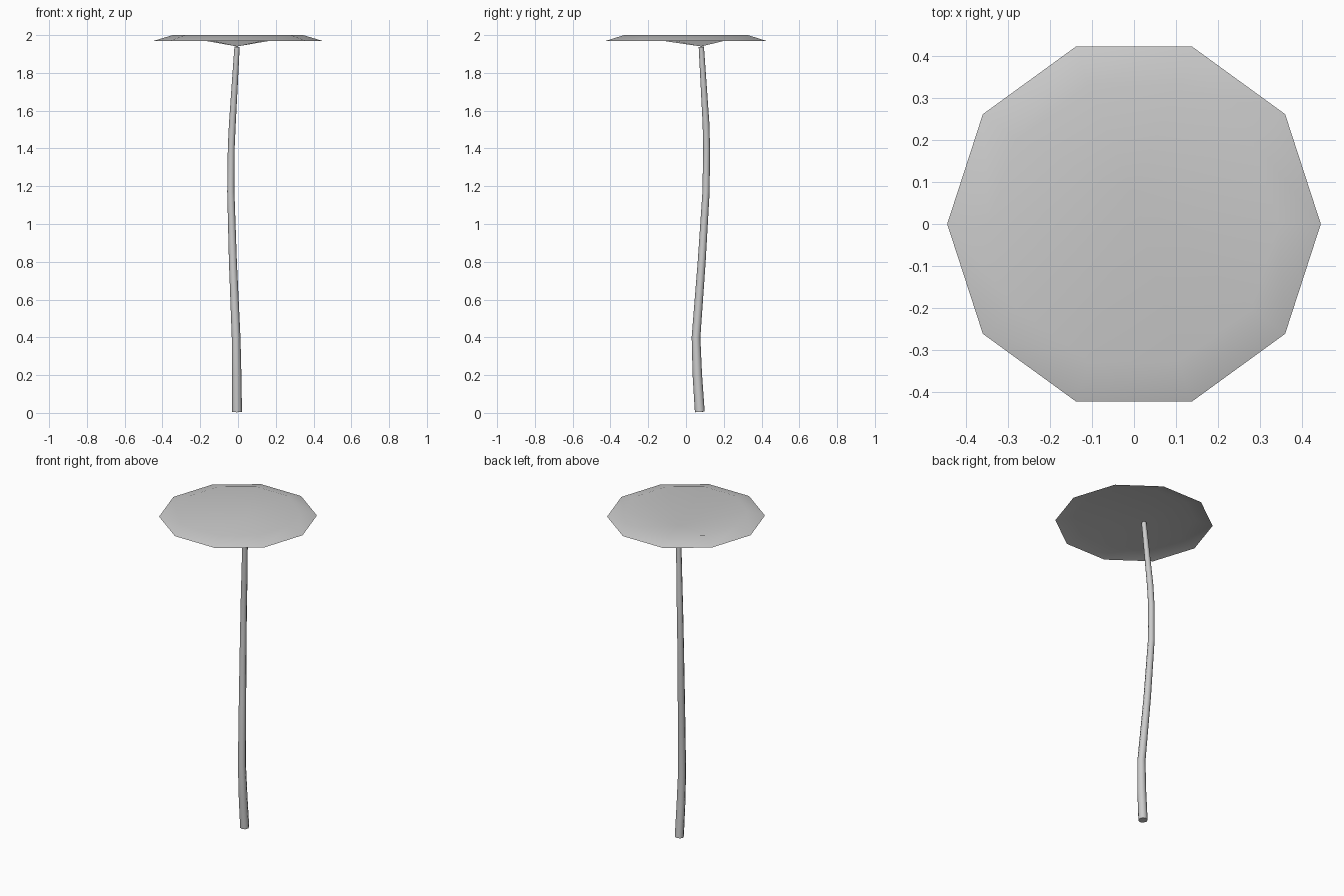
import bpy, bmesh
from math import cos, sin, tau
from mathutils import Vector

cube = bpy.data.objects.get("Cube")
if cube:
    bpy.data.objects.remove(cube, do_unlink=True)

grey = bpy.data.materials.new("pale grey")
grey.use_nodes = True
colour = (0.6, 0.6, 0.6, 1)
grey.diffuse_color = colour
grey.node_tree.nodes["Principled BSDF"].inputs["Base Color"].default_value = colour


def ring(bm, centre, radius, sides, axis=Vector((0, 0, 1))):
    """Add a ring of vertices square to the axis."""
    turn = Vector((0, 0, 1)).rotation_difference(axis)
    return [bm.verts.new(Vector(centre) + turn @ Vector(
        (radius * cos(tau * i / sides), radius * sin(tau * i / sides), 0)))
        for i in range(sides)]


def bridge(bm, low, high):
    n = len(low)
    for i in range(n):
        j = (i + 1) % n
        bm.faces.new((low[i], low[j], high[j], high[i]))


def finish(bm, name):
    mesh = bpy.data.meshes.new(name)
    bm.to_mesh(mesh)
    bm.free()
    mesh.materials.append(grey)
    for face in mesh.polygons:
        face.use_smooth = True
    obj = bpy.data.objects.new(name, mesh)
    bpy.context.collection.objects.link(obj)
    return obj


# Ten-sided pad: drooping rim, centre dished down to the stem
bm = bmesh.new()
rim = ring(bm, (0, 0, 1.97), 0.445, 10)
crest = ring(bm, (0, 0, 2.0), 0.345, 10)
bridge(bm, rim, crest)
dip = bm.verts.new((-0.005, 0.08, 1.94))
for i in range(10):
    bm.faces.new((crest[i], crest[(i + 1) % 10], dip))
finish(bm, "pad")

# Slender bent stem: x, y, z, radius
path = [(-0.005, 0.073, 0.005, 0.026), (-0.007, 0.06, 0.2, 0.025),
        (-0.01, 0.053, 0.4, 0.023), (-0.027, 0.083, 0.8, 0.021),
        (-0.038, 0.106, 1.17, 0.019), (-0.036, 0.109, 1.4, 0.018),
        (-0.03, 0.106, 1.53, 0.018), (-0.005, 0.081, 1.938, 0.014)]
points = [Vector(p[:3]) for p in path]
bm = bmesh.new()
rings = []
for i, p in enumerate(path):
    axis = points[min(i + 1, len(path) - 1)] - points[max(i - 1, 0)]
    rings.append(ring(bm, points[i], p[3], 8, axis.normalized()))
for low, high in zip(rings, rings[1:]):
    bridge(bm, low, high)
bm.faces.new(rings[0][::-1])
bm.faces.new(rings[-1])
stem = finish(bm, "stem")

# Keep the cut ends of the stem crisp
bpy.ops.object.select_all(action="DESELECT")
stem.select_set(True)
bpy.context.view_layer.objects.active = stem
bpy.ops.object.shade_smooth_by_angle(angle=0.9)
